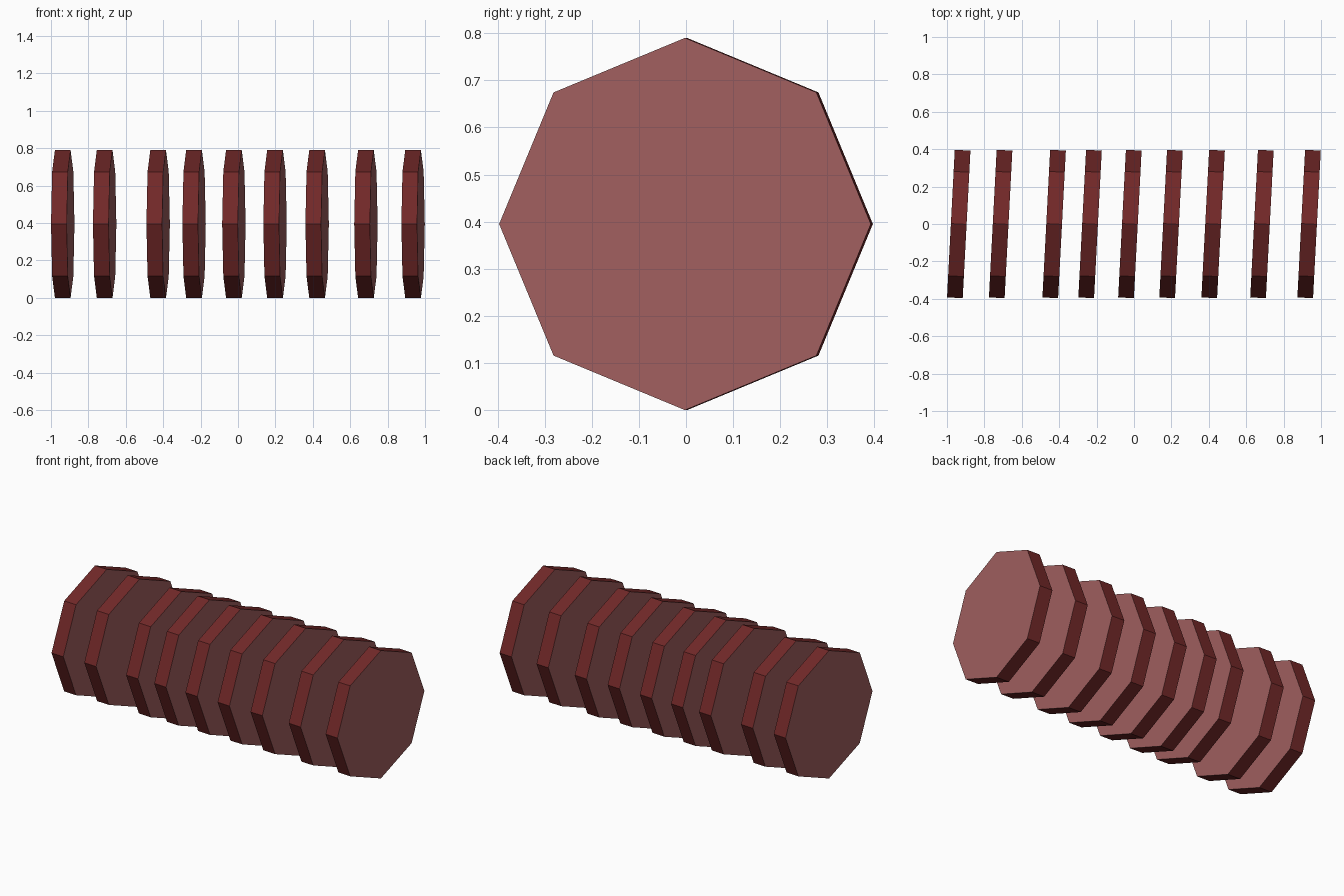
import bpy, bmesh, math
from mathutils import Matrix

if "Cube" in bpy.data.objects:
    bpy.data.objects.remove(bpy.data.objects["Cube"])

RADIUS, THICK, TILT = 0.395, 0.084, math.radians(-3)
CENTRES = [-0.937, -0.713, -0.427, -0.235, -0.022, 0.198, 0.423, 0.684, 0.936]


def material(name, rgb):
    m = bpy.data.materials.new(name)
    m.diffuse_color = (*rgb, 1)
    m.use_nodes = True
    m.node_tree.nodes["Principled BSDF"].inputs["Base Color"].default_value = m.diffuse_color
    return m


rim = material("dark red rim", (0.165, 0.021, 0.021))
cap = material("dusty pink face", (0.36, 0.116, 0.116))


# Octagonal disc with a corner at the top, turned slightly about z
def disc(name, x):
    bm = bmesh.new()
    bmesh.ops.create_cone(bm, cap_ends=True, segments=8, radius1=RADIUS,
                          radius2=RADIUS, depth=THICK)
    # put a corner on the +x axis whatever the primitive's start angle
    v = bm.verts[:][0].co
    bm.transform(Matrix.Rotation(-math.atan2(v.y, v.x), 4, 'Z'))
    bm.transform(Matrix.Rotation(math.pi / 2, 4, 'Y'))
    bm.normal_update()
    for f in bm.faces:
        f.material_index = 1 if abs(f.normal.x) > 0.9 else 0
    bm.transform(Matrix.Translation((x, 0, RADIUS)) @ Matrix.Rotation(TILT, 4, 'Z'))
    me = bpy.data.meshes.new(name)
    bm.to_mesh(me)
    bm.free()
    me.materials.append(rim)
    me.materials.append(cap)
    bpy.context.collection.objects.link(bpy.data.objects.new(name, me))


# Row of discs
for i, x in enumerate(CENTRES):
    disc(f"disc_{i + 1}", x)
